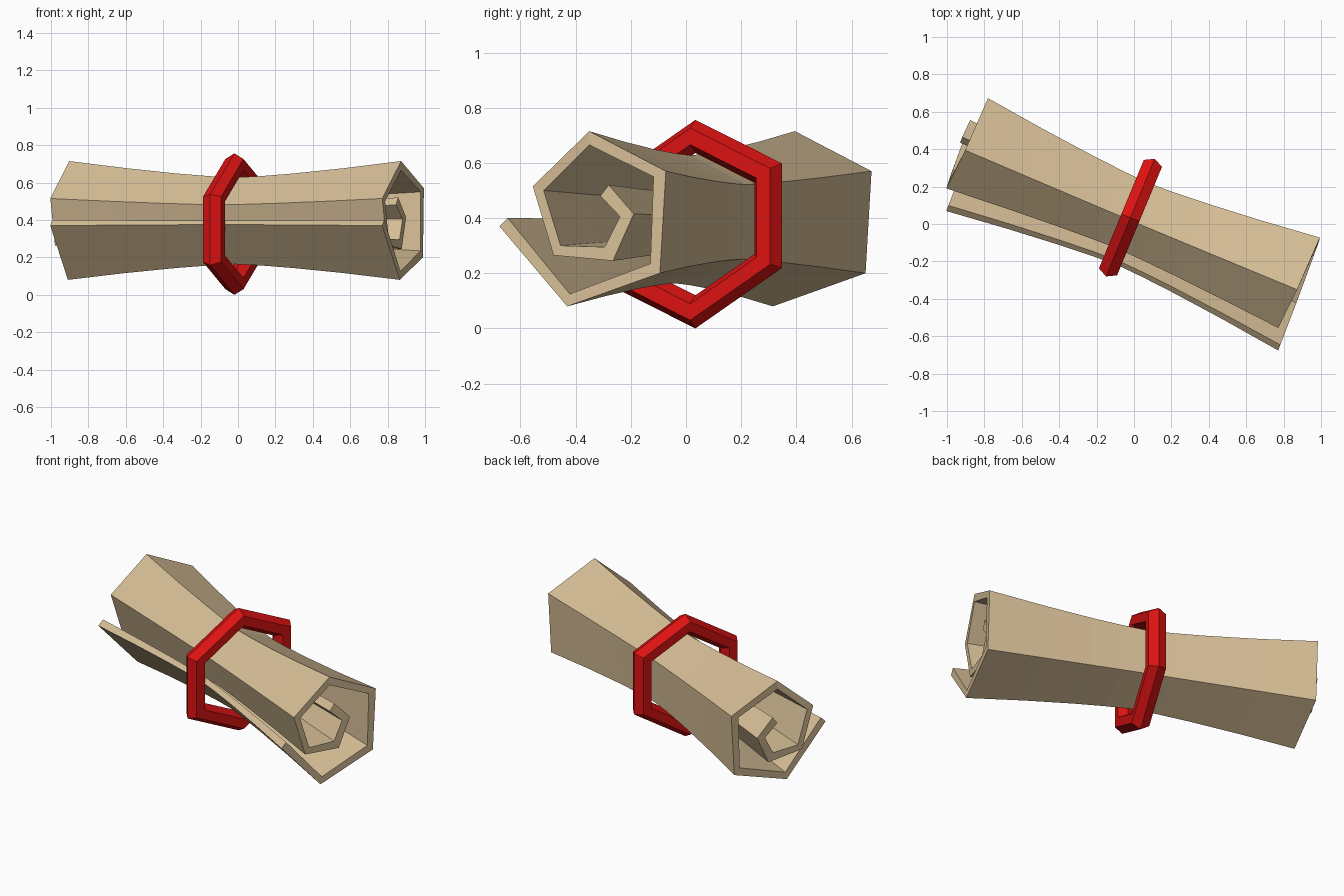
import bpy, bmesh, math
from mathutils import Matrix

if "Cube" in bpy.data.objects:
    bpy.data.objects.remove(bpy.data.objects["Cube"])

TURN = Matrix.Rotation(math.radians(-21), 4, 'Z')


def material(name, colour):
    m = bpy.data.materials.new(name)
    m.diffuse_color = (*colour, 1)
    m.use_nodes = True
    m.node_tree.nodes["Principled BSDF"].inputs["Base Color"].default_value = m.diffuse_color
    return m


def loft(name, rings, mat, close_rings=False, cap=None):
    """Skin a list of closed cross-sections; cap(ring) yields the end faces."""
    bm = bmesh.new()
    rows = [[bm.verts.new(TURN @ Matrix.Translation(p).to_translation()) for p in r] for r in rings]
    n = len(rows[0])
    pairs = list(zip(rows, rows[1:]))
    if close_rings:
        pairs.append((rows[-1], rows[0]))
    for a, b in pairs:
        for i in range(n):
            j = (i + 1) % n
            bm.faces.new((a[i], a[j], b[j], b[i]))
    if cap:
        for row in (rows[0], rows[-1]):
            for face in cap(row):
                bm.faces.new(face)
    bmesh.ops.recalc_face_normals(bm, faces=bm.faces)
    me = bpy.data.meshes.new(name)
    bm.to_mesh(me)
    bm.free()
    me.materials.append(mat)
    ob = bpy.data.objects.new(name, me)
    bpy.context.collection.objects.link(ob)
    return ob


paper = material("parchment_tan", (0.68, 0.52, 0.31))
red = material("ribbon_red", (0.72, 0.006, 0.006))

# Rolled sheet: spiral section from the loose flap to the innermost edge (across, height)
outer = [(-.325, .37), (-.062, .08), (.296, .20), (.318, .57), (.015, .715),
         (-.212, .515), (-.133, .265), (.096, .245), (.175, .415), (.075, .52)]
inner = [(-.293, .40), (-.052, .125), (.259, .235), (.27, .55), (.015, .665),
         (-.17, .50), (-.106, .30), (.064, .295), (.122, .405), (.043, .48)]
# Lengthwise slip of each fold, so the coil is recessed at one end and pokes out at the other
slip = [0, 0, -.005, -.008, -.022, -.043, -.047, -.05, -.055, -.062]
section = [(v, z, s) for (v, z), s in zip(outer, slip)]
section += [(v, z, s) for (v, z), s in reversed(list(zip(inner, slip)))]

rings = []
for t in (-1, -.65, -.35, -.15, 0, .15, .35, .65, 1):
    k = .73 + .27 * abs(t) ** 1.35          # pinched waist
    rings.append([(.962 * t + s, k * v - .03 * t, .39 + k * (z - .39)) for v, z, s in section])


def spiral_cap(row):
    n = len(row)
    return [(row[i], row[i + 1], row[n - 2 - i], row[n - 1 - i]) for i in range(n // 2 - 1)]


loft("rolled_scroll", rings, paper, cap=spiral_cap)

# Six-sided band with a six-sided tube section, slightly skewed
R, r = .318, .06
band = []
for i in range(6):
    a = math.radians(90 + 60 * i)
    ring = []
    for j in range(6):
        b = math.radians(60 * j)
        d = R + r * math.cos(b)
        v, h = 1.04 * d * math.cos(a), d * math.sin(a)
        ring.append((-.03 + r * math.sin(b) + .026 * v, .025 + v, .378 + h + .09 * v))
    band.append(ring)
loft("ribbon_band", band, red, close_rings=True)
